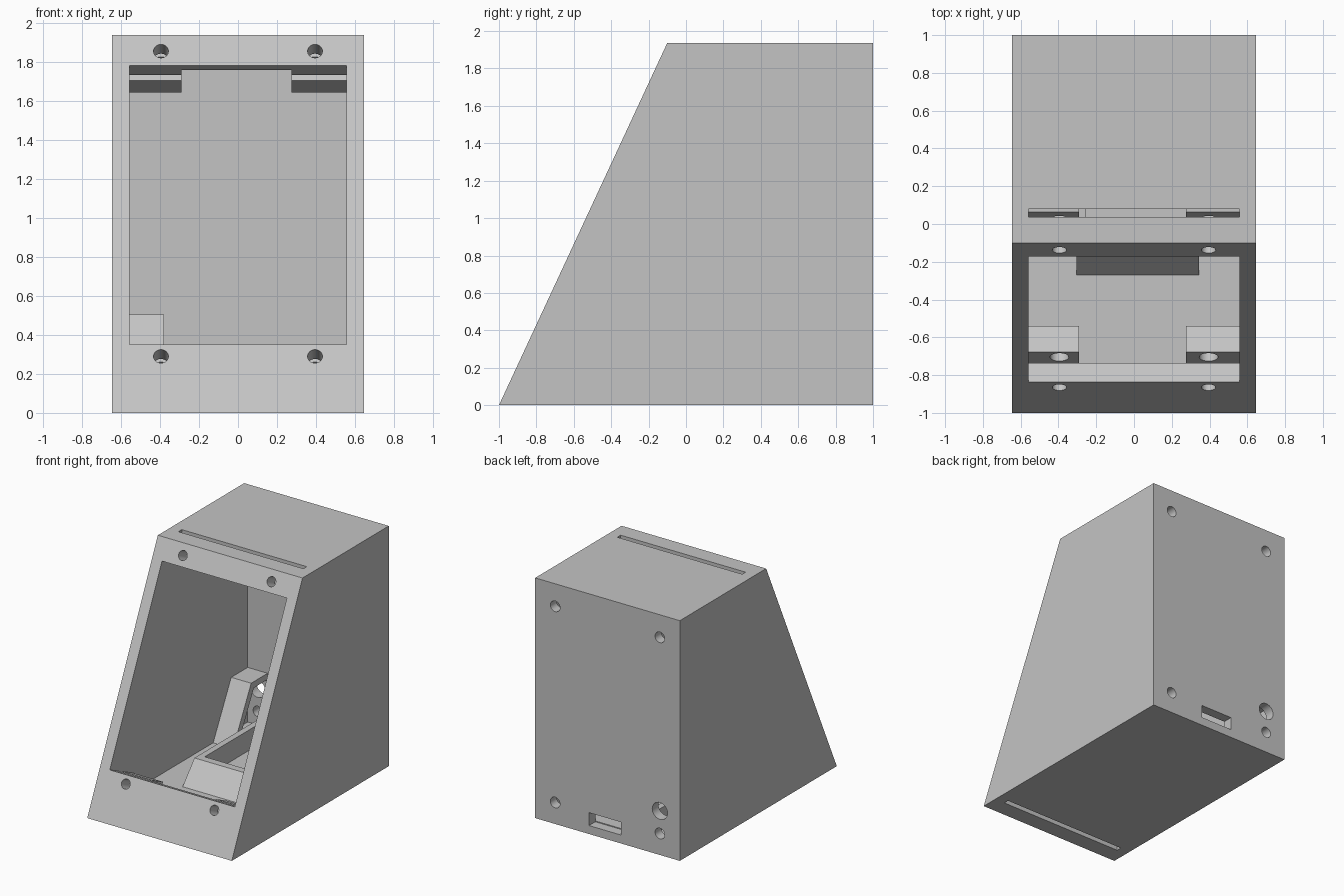
import bpy, bmesh, math
from mathutils import Matrix, Vector

if "Cube" in bpy.data.objects:
    bpy.data.objects.remove(bpy.data.objects["Cube"], do_unlink=True)

grey = bpy.data.materials.new("plain_grey")
grey.use_nodes = True
grey.diffuse_color = (0.55, 0.55, 0.55, 1)
grey.node_tree.nodes["Principled BSDF"].inputs["Base Color"].default_value = (0.55, 0.55, 0.55, 1)

# Main sizes
HEIGHT, WIDE, INNER = 1.937, 0.645, 0.5575
FLOOR, ROOF, BACK = 0.065, 1.87, 0.92
PLATE, TAB_FRONT, TAB_BACK = 0.113, 0.177, 0.327
lean = math.atan2(0.9, HEIGHT)
S, C = math.sin(lean), math.cos(lean)
LOW, HIGH = 0.35 / C, 1.78 / C          # window ends along the slope
HOLES = (0.29 / C, 1.855 / C)


def on_slope(s, d):
    """(y, z) at distance s up the sloping front and depth d behind it."""
    return (-1 + S * s + C * d, C * s - S * d)


def at_height(z, d):
    """(y, z) on the plane at depth d behind the front, at height z."""
    return (-1 + z * S / C + d / C, z)


def finish(name, bm):
    bmesh.ops.recalc_face_normals(bm, faces=bm.faces)
    mesh = bpy.data.meshes.new(name)
    bm.to_mesh(mesh)
    bm.free()
    mesh.materials.append(grey)
    ob = bpy.data.objects.new(name, mesh)
    bpy.context.collection.objects.link(ob)
    return ob


def prism(name, x0, x1, profile):
    """Extrude a (y, z) profile across x."""
    bm = bmesh.new()
    face = bm.faces.new([bm.verts.new((x0, y, z)) for y, z in profile])
    ext = bmesh.ops.extrude_face_region(bm, geom=[face])
    moved = [v for v in ext["geom"] if isinstance(v, bmesh.types.BMVert)]
    bmesh.ops.translate(bm, verts=moved, vec=(x1 - x0, 0, 0))
    return finish(name, bm)


def block(name, x0, x1, y0, y1, z0, z1):
    return prism(name, x0, x1, [(y0, z0), (y1, z0), (y1, z1), (y0, z1)])


def rod(name, start, end, radius):
    a, b = Vector(start), Vector(end)
    turn = (b - a).to_track_quat('Z', 'Y').to_matrix().to_4x4()
    bm = bmesh.new()
    bmesh.ops.create_cone(bm, cap_ends=True, segments=32, radius1=radius, radius2=radius,
                          depth=(b - a).length, matrix=Matrix.Translation((a + b) / 2) @ turn)
    return finish(name, bm)


def cut(target, cutter):
    cutter.hide_render = True
    mod = target.modifiers.new("cut", 'BOOLEAN')
    mod.operation, mod.solver, mod.object = 'DIFFERENCE', 'EXACT', cutter
    bpy.context.view_layer.objects.active = target
    bpy.ops.object.modifier_apply(modifier=mod.name)
    bpy.data.objects.remove(cutter, do_unlink=True)


def slope_rod(x, s, d0, d1, radius):
    return rod("hole", (x, *on_slope(s, d0)), (x, *on_slope(s, d1)), radius)


# Hollow wedge housing
housing = prism("housing", -WIDE, WIDE, [(-1, 0), (1, 0), (1, HEIGHT), (-0.1, HEIGHT)])
cut(housing, prism("cavity", -INNER, INNER, [at_height(FLOOR, PLATE), at_height(ROOF, PLATE),
                                             (BACK, ROOF), (BACK, FLOOR)]))
# Front window with a thinned middle above it
cut(housing, prism("window", -INNER, INNER, [on_slope(LOW, -0.1), on_slope(HIGH, -0.1),
                                             on_slope(HIGH, 0.2), on_slope(LOW, 0.2)]))
cut(housing, prism("recess", -0.29, 0.275, [on_slope(HIGH - 0.05, 0.049), at_height(ROOF, 0.049),
                                            at_height(ROOF, 0.2), on_slope(HIGH - 0.05, 0.2)]))
# Panel slots in roof and floor
cut(housing, block("slot", -INNER, INNER, 0.037, 0.08, ROOF - 0.03, 2.1))
cut(housing, block("slot", -INNER, INNER, -0.863, -0.82, -0.1, FLOOR + 0.02))
# Screw holes in front and back, cable hole, port
for side in (-1, 1):
    for s in HOLES:
        cut(housing, slope_rod(side * 0.395, s, -0.05, PLATE + 0.03, 0.038))
    for z in (0.173, 1.755):
        cut(housing, rod("hole", (side * 0.467, 0.85, z), (side * 0.467, 1.1, z), 0.043))
cut(housing, rod("hole", (-0.467, 0.85, 0.355), (-0.467, 1.1, 0.355), 0.068))
cut(housing, block("port", -0.12, 0.165, 0.85, 1.1, FLOOR + 0.003, 0.172))

# Corner tabs behind the panel gap
tabs = []
for x0, x1, side in ((-INNER, -0.29, -1), (0.275, INNER, 1)):
    for label, s, z, hole in (("lower", LOW, FLOOR, HOLES[0]), ("upper", HIGH, ROOF, HOLES[1])):
        tab = prism(f"{label}_tab_{'left' if side > 0 else 'right'}", x0, x1,
                    [on_slope(s, TAB_FRONT), on_slope(s, TAB_BACK),
                     at_height(z, TAB_BACK), at_height(z, TAB_FRONT)])
        cut(tab, slope_rod(side * 0.395, hole, TAB_FRONT - 0.02, TAB_BACK - 0.03, 0.05))
        tabs.append(tab)

# Open tray on the floor, leading to the port
tray = prism("circuit_tray", -0.305, 0.345, [(-0.27, FLOOR), (-0.12, 0.24), (BACK, 0.24), (BACK, FLOOR)])
cut(tray, block("pocket", -0.255, 0.295, -0.06, BACK + 0.1, FLOOR + 0.01, 0.4))

# Sloping cover in front of the cable hole
cover = prism("cable_cover", -INNER, -0.38, [(0.48, FLOOR), (0.71, 0.505), (BACK, 0.505),
                                             (BACK, 0.455), (0.745, 0.455), (0.54, FLOOR)])

# Round holes smooth, edges sharp
bpy.ops.object.select_all(action='DESELECT')
for ob in [housing, tray, cover] + tabs:
    ob.select_set(True)
bpy.context.view_layer.objects.active = housing
bpy.ops.object.shade_smooth_by_angle(angle=math.radians(30))
